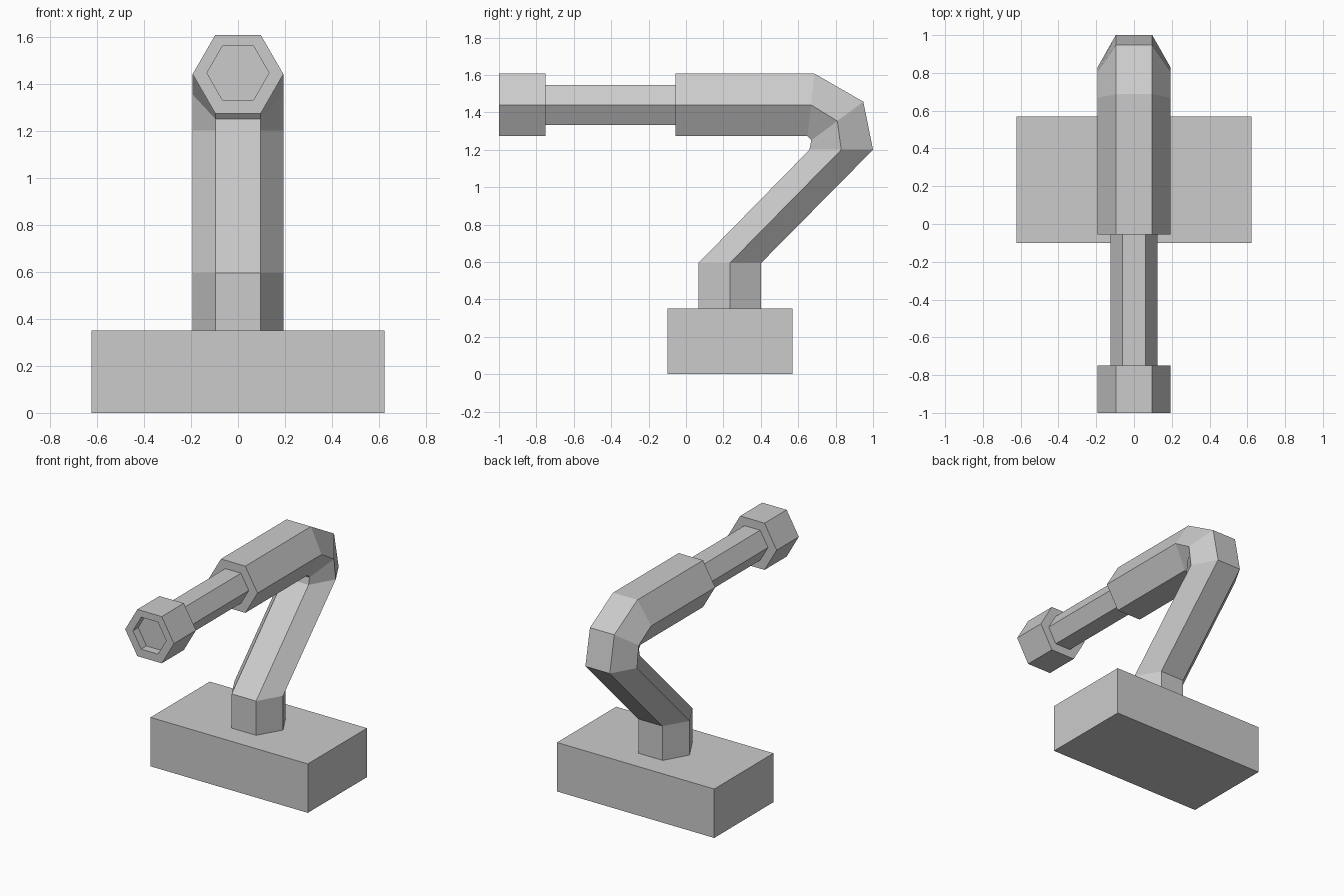
import bpy, bmesh, math

if "Cube" in bpy.data.objects:
    bpy.data.objects.remove(bpy.data.objects["Cube"])

R = 0.193      # hexagon corner radius in x
R_TUBE = 0.124


def make_object(name, bm):
    bmesh.ops.recalc_face_normals(bm, faces=bm.faces[:])
    mesh = bpy.data.meshes.new(name)
    bm.to_mesh(mesh)
    bm.free()
    obj = bpy.data.objects.new(name, mesh)
    bpy.context.collection.objects.link(obj)
    return obj


def hex_loft(name, sections):
    """Loft hexagons; each section is (inner y,z), (outer y,z), x radius."""
    bm = bmesh.new()
    rings = []
    for (y0, z0), (y1, z1), rx in sections:
        ring = []
        for k in range(6):
            a = k * math.pi / 3
            t = 0.5 + 0.5 * math.sin(a) / math.sin(math.pi / 3)
            ring.append(bm.verts.new((rx * math.cos(a), y0 + (y1 - y0) * t, z0 + (z1 - z0) * t)))
        rings.append(ring)
    for a, b in zip(rings, rings[1:]):
        for k in range(6):
            j = (k + 1) % 6
            bm.faces.new((a[k], a[j], b[j], b[k]))
    bm.faces.new(rings[0])
    bm.faces.new(rings[-1])
    return make_object(name, bm)


def upright(y, r, zc=1.44):
    """Hexagon section facing along y."""
    h = r * math.sin(math.pi / 3)
    return (y, zc - h), (y, zc + h), r


# Base block
bm = bmesh.new()
bmesh.ops.create_cube(bm, size=1)
bmesh.ops.scale(bm, vec=(1.245, 0.67, 0.35), verts=bm.verts)
bmesh.ops.translate(bm, vec=(0, 0.235, 0.175), verts=bm.verts)
make_object("base_block", bm)

# Bent arm: post, slanted lower arm, elbow, upper arm
hex_loft("bent_arm", [
    ((0.067, 0.345), (0.402, 0.345), R),
    ((0.067, 0.595), (0.402, 0.595), R),
    ((0.66, 1.20), (1.0, 1.20), R),
    ((0.67, 1.25), (0.948, 1.457), R),
    ((0.65, 1.273), (0.687, 1.607), R),
    upright(-0.055, R),
])

# Thin tube
hex_loft("thin_tube", [upright(-0.05, R_TUBE), upright(-0.755, R_TUBE)])

# End collar with a shallow hexagonal recess
hex_loft("end_collar", [
    upright(-0.75, R),
    upright(-1.0, R),
    upright(-1.0, 0.132, 1.445),
    upright(-0.94, 0.132, 1.445),
])
